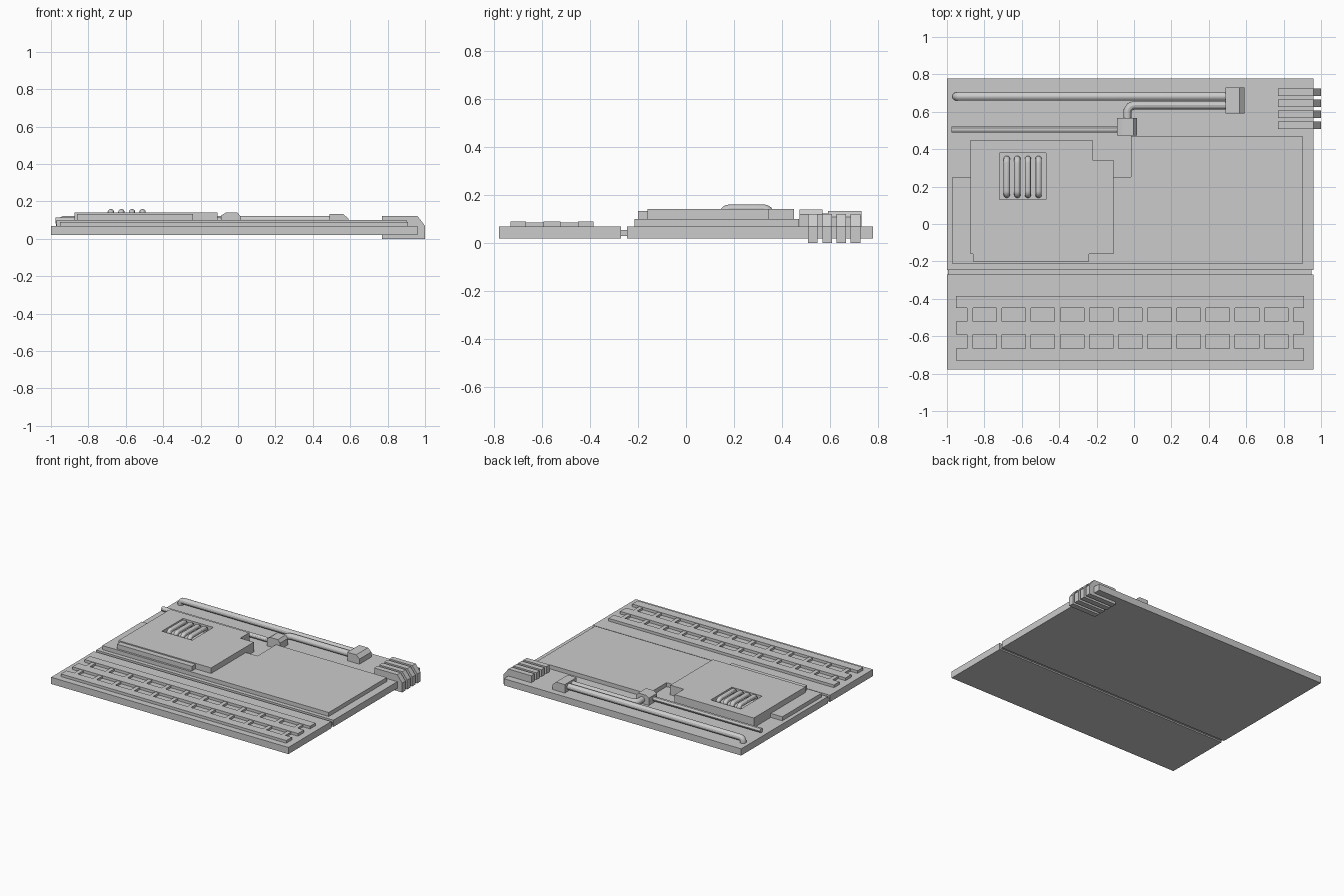
import bpy, bmesh
from mathutils import Vector

if "Cube" in bpy.data.objects:
    bpy.data.objects.remove(bpy.data.objects["Cube"])


def prism(name, pts, lo, hi, axis='Z'):
    """Extrude a 2D outline: axis Z uses (x, y) points, axis Y uses (x, z)."""
    def at(p, d):
        return (p[0], p[1], d) if axis == 'Z' else (p[0], d, p[1])
    bm = bmesh.new()
    a = [bm.verts.new(at(p, lo)) for p in pts]
    b = [bm.verts.new(at(p, hi)) for p in pts]
    bm.faces.new(a)
    bm.faces.new(b)
    n = len(pts)
    for i in range(n):
        bm.faces.new((a[i], a[(i + 1) % n], b[(i + 1) % n], b[i]))
    bmesh.ops.recalc_face_normals(bm, faces=bm.faces)
    me = bpy.data.meshes.new(name)
    bm.to_mesh(me)
    bm.free()
    ob = bpy.data.objects.new(name, me)
    bpy.context.collection.objects.link(ob)
    return ob


def box(name, x0, x1, y0, y1, z0, z1):
    return prism(name, [(x0, y0), (x1, y0), (x1, y1), (x0, y1)], z0, z1)


def tube(name, pts, r, fillet=0.03, steps=6):
    """Round pipe along a path with filleted corners."""
    pts = [Vector(p) for p in pts]
    path = [pts[0]]
    for a, p, b in zip(pts, pts[1:], pts[2:]):
        s = p + (a - p).normalized() * fillet
        e = p + (b - p).normalized() * fillet
        c = s + e - p
        for i in range(steps + 1):
            path.append(c + (s - c).normalized().slerp((e - c).normalized(), i / steps) * fillet)
    path.append(pts[-1])
    cu = bpy.data.curves.new(name, 'CURVE')
    cu.dimensions = '3D'
    cu.bevel_depth = r
    cu.bevel_resolution = 4
    cu.use_fill_caps = True
    sp = cu.splines.new('POLY')
    sp.points.add(len(path) - 1)
    for q, p in zip(sp.points, path):
        q.co = (*p, 1)
    ob = bpy.data.objects.new(name, cu)
    bpy.context.collection.objects.link(ob)
    bpy.ops.object.select_all(action='DESELECT')
    ob.select_set(True)
    bpy.context.view_layer.objects.active = ob
    bpy.ops.object.convert(target='MESH')
    bpy.ops.object.shade_smooth_by_angle()


# Base plates and the thin joint between them
box("main_plate", -1, 0.96, -0.245, 0.777, 0.02, 0.07)
box("front_plate", -1, 0.96, -0.777, -0.27, 0.02, 0.07)
box("plate_joint", -0.995, 0.95, -0.275, -0.24, 0.03, 0.055)

# Ladder grille on the front plate: three rails and two rows of short bars
for y0, y1 in ((-0.73, -0.665), (-0.592, -0.522), (-0.45, -0.385)):
    box("grille_rail", -0.952, 0.91, y0, y1, 0.06, 0.09)
for y0, y1 in ((-0.67, -0.587), (-0.527, -0.445)):
    for i in range(12):
        x = -0.877 + 0.1559 * i
        box("grille_bar", x - 0.015, x + 0.015, y0, y1, 0.06, 0.086)

# Stepped panels
prism("lower_panel", [(-0.97, -0.215), (0.9, -0.215), (0.9, 0.47),
                      (-0.015, 0.47), (-0.015, 0.25), (-0.97, 0.25)], 0.06, 0.1)
upper = prism("upper_panel", [(-0.875, -0.16), (-0.11, -0.16), (-0.11, 0.343),
                              (-0.222, 0.343), (-0.222, 0.45), (-0.875, 0.45)],
              0.065, 0.142)
box("panel_step", -0.86, -0.24, -0.2, -0.15, 0.09, 0.134)

# Square vent recess cut into the upper panel
cutter = box("vent_cutter", -0.72, -0.47, 0.13, 0.38, 0.11, 0.2)
cutter.hide_render = True
cutter.hide_viewport = True
mod = upper.modifiers.new("vent", 'BOOLEAN')
mod.operation = 'DIFFERENCE'
mod.solver = 'EXACT'
mod.object = cutter
bpy.context.view_layer.update()
me = bpy.data.meshes.new_from_object(
    upper.evaluated_get(bpy.context.evaluated_depsgraph_get()))
upper.modifiers.clear()
upper.data = me
bpy.data.objects.remove(cutter)

# Bent vent bars
for i in range(4):
    x = -0.68 + 0.0565 * i
    tube("vent_bar", [(x, 0.156, 0.1), (x, 0.156, 0.143),
                      (x, 0.348, 0.143), (x, 0.348, 0.1)], 0.017, 0.022)

# Pipes along the back
tube("long_pipe", [(-0.95, 0.682, 0.06), (-0.95, 0.682, 0.101),
                   (0.5, 0.682, 0.101)], 0.022, 0.025)
tube("short_pipe", [(-0.977, 0.505, 0.098), (-0.08, 0.505, 0.098)], 0.017)
tube("elbow_pipe", [(-0.035, 0.54, 0.101), (-0.035, 0.635, 0.101),
                    (0.5, 0.635, 0.101)], 0.022, 0.04)

# Chamfered pipe junction blocks
prism("junction_block", [(-0.09, 0.06), (0.015, 0.06), (0.015, 0.118), (-0.002, 0.14),
                         (-0.065, 0.14), (-0.09, 0.125)], 0.473, 0.567, 'Y')
prism("end_block", [(0.49, 0.06), (0.59, 0.06), (0.59, 0.108), (0.563, 0.133),
                    (0.49, 0.133)], 0.59, 0.73, 'Y')

# Four clips wrapping the right edge
for i in range(4):
    y = 0.528 + 0.059 * i
    prism("edge_clip", [(0.77, 0), (1, 0), (1, 0.07), (0.96, 0.122), (0.77, 0.122)],
          y - 0.02, y + 0.02, 'Y')
